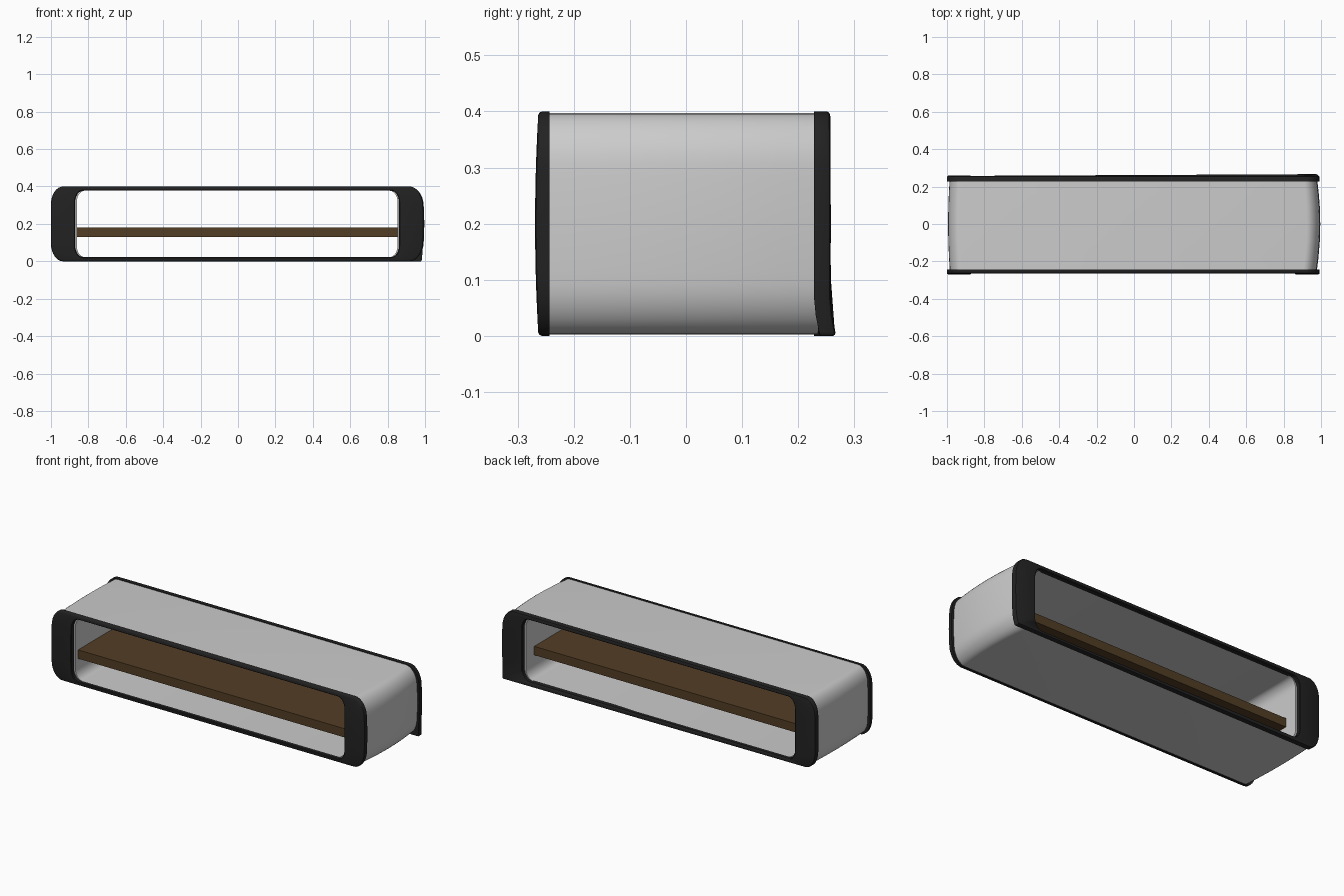
import bpy, bmesh
from math import cos, sin, pi, radians

if "Cube" in bpy.data.objects:
    bpy.data.objects.remove(bpy.data.objects["Cube"])


def material(name, rgb):
    m = bpy.data.materials.new(name)
    m.diffuse_color = (*rgb, 1)
    m.use_nodes = True
    m.node_tree.nodes["Principled BSDF"].inputs["Base Color"].default_value = m.diffuse_color
    return m


black = material("black_trim", (0.016, 0.016, 0.016))
brown = material("dark_wood", (0.085, 0.048, 0.018))


def section(x0, x1, z0, z1, rx, rz, y, left=0, right=0, belly=0, flare=0):
    """Rounded rectangle in XZ; left/right bow the sides, belly bows y, flare squares one corner."""
    corners = [(x1, z0, -1, 1, -pi / 2), (x1, z1, -1, -1, 0),
               (x0, z1, 1, -1, pi / 2), (x0, z0, 1, 1, pi)]
    pts = []
    for i, (cx, cz, sx, sz, a0) in enumerate(corners):
        k = 0.08 if flare and i == 0 else 1
        for j in range(9):
            a = a0 + j * pi / 16
            pts.append((cx + sx * rx * k + rx * k * cos(a),
                        cz + sz * rz * k + rz * k * sin(a)))
        if i in (0, 2):
            za = pts[-1][1]
            zb = z1 - rz if i == 0 else z0 + rz
            for t in (0.1, 0.2, 0.35, 0.5, 0.65, 0.8, 0.9):
                pts.append((cx, za + (zb - za) * t))
    out = []
    for x, z in pts:
        h = 1 - ((z - 0.2) / 0.2) ** 2
        near = max(0, 1 - z / 0.08) ** 2 * max(0, min(1, (x - 0.75) / 0.2))
        nx = x + (right * h if x > 0 else -left * h)
        out.append((nx, y + belly * h * (abs(x) > 0.8) + flare * near, z))
    return out


def ring(name, sections, mat=None):
    """Loft sections around into a closed tube frame."""
    bm = bmesh.new()
    loops = [[bm.verts.new(p) for p in s] for s in sections]
    n = len(loops[0])
    for i, a in enumerate(loops):
        b = loops[(i + 1) % len(loops)]
        for j in range(n):
            k = (j + 1) % n
            bm.faces.new((a[j], a[k], b[k], b[j]))
    bmesh.ops.recalc_face_normals(bm, faces=bm.faces)
    me = bpy.data.meshes.new(name)
    bm.to_mesh(me)
    bm.free()
    ob = bpy.data.objects.new(name, me)
    bpy.context.collection.objects.link(ob)
    if mat:
        me.materials.append(mat)
    bpy.ops.object.select_all(action='DESELECT')
    ob.select_set(True)
    bpy.context.view_layer.objects.active = ob
    bpy.ops.object.shade_smooth_by_angle(angle=radians(35))
    return ob


# Grey shell: bowed outer skin and straight inner lining
ys = [-0.245, -0.18, -0.09, 0, 0.09, 0.17, 0.235]
outer, inner = [], []
for y in ys:
    b = 1 - (y / 0.245) ** 2
    outer.append(section(-0.982 - 0.009 * b, 0.965 + 0.018 * b, 0.003, 0.397,
                         0.06, 0.09, y, 0.003, 0.013))
    inner.append(section(-0.862, 0.853, 0.022, 0.378, 0.045, 0.06, y))
ring("cabinet_shell", outer + inner[::-1])


# Black trims on both open ends
def trim(name, y_in, y_out, belly, flare):
    s = 1 if y_out > y_in else -1
    e = 0.006

    def big(y, d, b):
        return section(-1 + d, 0.982 - d, d, 0.4 - d, 0.065, 0.095, y, 0, 0.01, b, flare)

    def small(y, d, b):
        return section(-0.872 - d, 0.862 + d, 0.022 - d, 0.378 + d, 0.045, 0.065, y, 0, 0, b)

    ring(name, [big(y_in, 0, 0), big(y_out - s * e, 0, belly), big(y_out - s * e / 3, e / 3, belly),
                big(y_out, e, belly), small(y_out, e / 2, belly),
                small(y_out - s * e / 2, 0, belly), small(y_in, 0, 0)], black)


trim("front_trim", -0.243, -0.263, -0.006, 0)
trim("back_trim", 0.228, 0.257, 0.001, 0.011)

# Wooden shelf
bpy.ops.mesh.primitive_cube_add(size=1, location=(-0.01, -0.03, 0.155))
shelf = bpy.context.object
shelf.name = "shelf"
shelf.scale = (1.725, 0.38, 0.05)
shelf.data.materials.append(brown)
